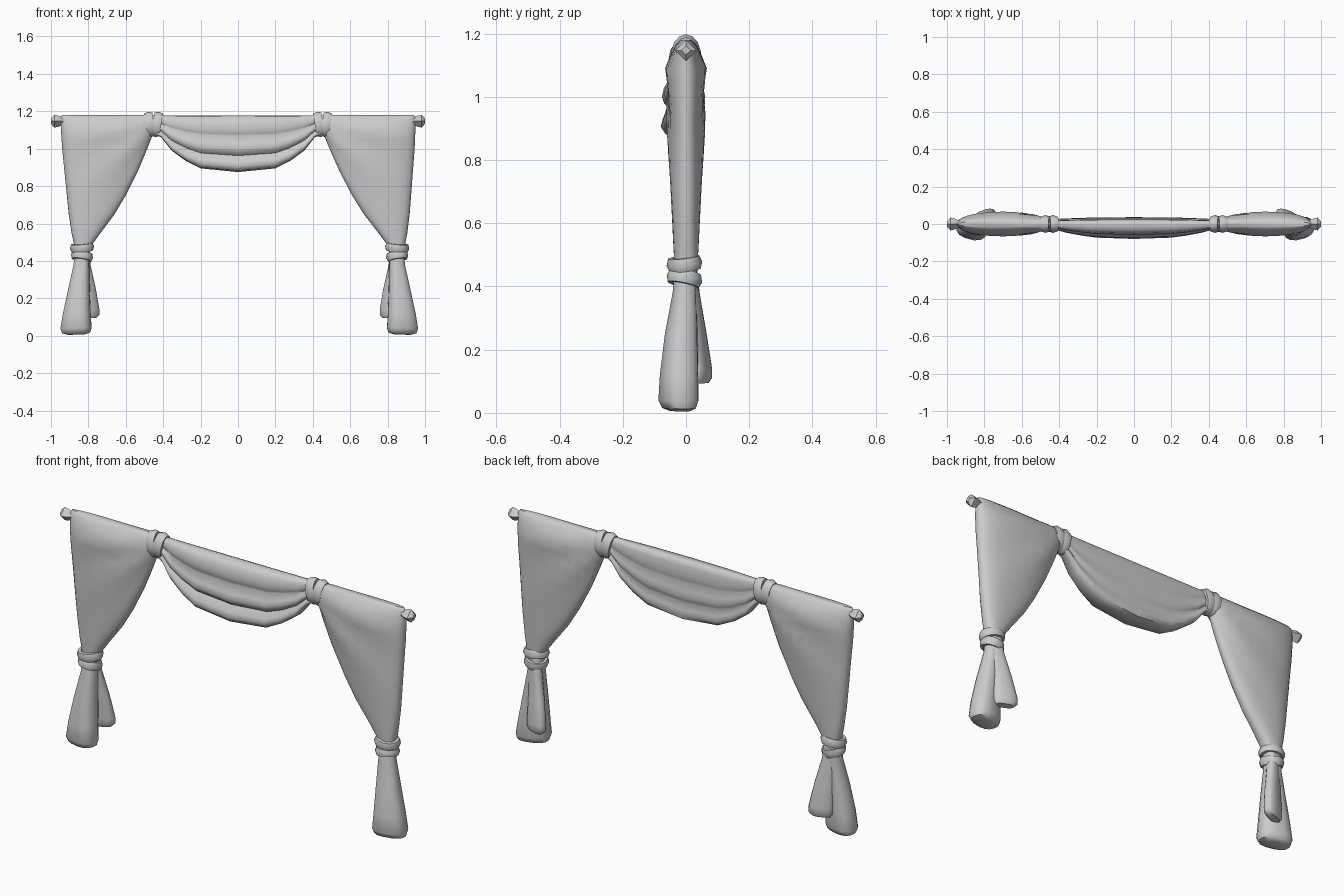
import bpy, bmesh, math
from mathutils import Vector, Matrix

if "Cube" in bpy.data.objects:
    bpy.data.objects.remove(bpy.data.objects["Cube"], do_unlink=True)

grey = bpy.data.materials.new("soft_grey")
grey.use_nodes = True
COLOUR = (0.6, 0.6, 0.6, 1)
grey.diffuse_color = COLOUR
grey.node_tree.nodes["Principled BSDF"].inputs["Base Color"].default_value = COLOUR


def skin(name, rings, loop=False, sharp=50):
    """Join equal rings of points into one smooth surface."""
    bm = bmesh.new()
    rows = [[bm.verts.new(p) for p in ring] for ring in rings]
    n = len(rows[0])
    pairs = list(zip(rows, rows[1:]))
    if loop:
        pairs.append((rows[-1], rows[0]))
    else:
        bm.faces.new(rows[0])
        bm.faces.new(rows[-1])
    for a, b in pairs:
        for i in range(n):
            j = (i + 1) % n
            bm.faces.new((a[i], a[j], b[j], b[i]))
    bmesh.ops.recalc_face_normals(bm, faces=bm.faces)
    mesh = bpy.data.meshes.new(name)
    bm.to_mesh(mesh)
    bm.free()
    mesh.shade_smooth()
    mesh.set_sharp_from_angle(angle=math.radians(sharp))
    mesh.materials.append(grey)
    obj = bpy.data.objects.new(name, mesh)
    bpy.context.collection.objects.link(obj)
    return obj


def oval(n, a, b, power=1.0):
    """Points of a rounded-box oval."""
    pts = []
    for i in range(n):
        t = math.tau * i / n
        c, s = math.cos(t), math.sin(t)
        pts.append((math.copysign(abs(c) ** power * a, c),
                    math.copysign(abs(s) ** power * b, s)))
    return pts


def refine(rows, steps):
    """Insert evenly blended rows between the given ones."""
    out = []
    for a, b in zip(rows, rows[1:]):
        for k in range(steps):
            out.append([p + (q - p) * k / steps for p, q in zip(a, b)])
    return out + [list(rows[-1])]


def band(name, centre, a, b, thick, height, rot):
    """Oval cloth band wrapped round a gathered part."""
    rings = []
    for i in range(14):
        t = math.tau * i / 14
        rings.append([rot @ Vector(((a + u) * math.cos(t), (b + u) * math.sin(t), v))
                      + Vector(centre) for u, v in oval(6, thick, height)])
    return skin(name, rings, loop=True)


# Panel rows: height, outer x, inner x, half depth
PANEL = [(1.18, 0.94, 0.45, 0.018), (1.165, 0.95, 0.43, 0.036), (1.09, 0.946, 0.45, 0.06),
         (1.0, 0.94, 0.485, 0.06), (0.88, 0.928, 0.535, 0.056), (0.75, 0.915, 0.6, 0.051),
         (0.65, 0.905, 0.66, 0.047), (0.55, 0.89, 0.735, 0.042), (0.48, 0.875, 0.785, 0.038),
         (0.42, 0.87, 0.795, 0.034)]
# Tail rows: height, centre x, centre y, half width, half depth
LONG_TAIL = [(0.46, 0.833, 0, 0.04, 0.034), (0.38, 0.837, -0.005, 0.042, 0.036),
             (0.25, 0.85, -0.015, 0.058, 0.05), (0.12, 0.862, -0.022, 0.075, 0.058),
             (0.04, 0.866, -0.024, 0.085, 0.06), (0.015, 0.866, -0.022, 0.077, 0.05),
             (0.006, 0.866, -0.02, 0.045, 0.03)]
SHORT_TAIL = [(0.46, 0.83, 0.008, 0.035, 0.025), (0.38, 0.825, 0.015, 0.037, 0.025),
              (0.25, 0.808, 0.032, 0.05, 0.028), (0.14, 0.799, 0.045, 0.061, 0.03),
              (0.11, 0.798, 0.046, 0.06, 0.029), (0.094, 0.8, 0.046, 0.045, 0.02)]


def panel(name, side, shift):
    rings = []
    for z, outer, inner, depth in refine(PANEL, 2):
        outer += shift * (1.18 - z) / 0.7
        inner += shift * (1.18 - z) / 0.7
        mid, half = (outer + inner) / 2, (outer - inner) / 2
        ring = []
        for u, v in oval(28, half, depth, 0.85):
            x = mid + u
            # pleats fan out from the knot and fade with distance
            dx, dz = x - 0.42, 1.14 - z
            pleat = math.sin(11 * math.atan2(dz, dx)) * math.exp(-math.hypot(dx, dz) / 0.28)
            ring.append((side * x, v * (1 + 0.3 * pleat), z))
        rings.append(ring)
    skin(name, rings)


def tail(name, side, rows, shift, turn):
    rings = []
    for z, cx, cy, a, b in rows:
        spin = Matrix.Rotation(turn * side, 2)
        ring = []
        for u, v in oval(14, a, b, 0.8):
            p = spin @ Vector((side * u, v))
            ring.append((side * (cx + shift) + p.x, cy + p.y, z - 0.06 * u * (0.46 - z)))
        rings.append(ring)
    skin(name, rings)


for label, side, shift in (("left", 1, 0.017), ("right", -1, 0.0)):
    panel(label + "_curtain_panel", side, shift)
    tail(label + "_long_tail", side, LONG_TAIL, shift * 0.8, 0.25)
    tail(label + "_short_tail", side, SHORT_TAIL, shift, -0.35)

    # Tie-back bands
    for part, z, a, tilt, roll in (("upper", 0.472, 0.05, 0.1, 0.12),
                                   ("lower", 0.425, 0.045, -0.16, -0.2)):
        rot = Matrix.Rotation(tilt * side, 3, "Y") @ Matrix.Rotation(roll, 3, "X")
        band(f"{label}_{part}_tie", (side * (0.834 + shift), -0.005, z),
             a, 0.043, 0.015, 0.024, rot)

    # Knot bands, spread at the top and pinched at the bottom
    for part, x, lean in (("inner", 0.433, -0.16), ("outer", 0.472, 0.13)):
        rot = Matrix.Rotation(side * lean - math.pi / 2, 3, "Y")
        band(f"{label}_{part}_knot", (side * x, 0, 1.13), 0.054, 0.034, 0.014, 0.026, rot)

    # Pointed finial
    skin(label + "_finial",
         [[(side * x, u, 1.147 + v) for u, v in oval(4, r, r)]
          for x, r in ((0.935, 0.018), (0.96, 0.03), (0.982, 0.034), (1.0, 0.014))], sharp=30)

# Curtain rod
skin("curtain_rod", [[(x, u, 1.147 + v) for u, v in oval(8, 0.018, 0.018)]
                     for x in (-0.95, 0.95)])

# Draped swag: half of the scalloped section as (depth, drop fraction)
FOLDS = [(0.4, 0.015), (0.62, 0.1), (0.72, 0.24), (0.66, 0.33), (0.58, 0.37),
         (0.88, 0.5), (0.95, 0.59), (0.86, 0.66), (0.64, 0.71), (0.92, 0.82),
         (1.0, 0.9), (0.8, 0.98)]
half = [(0.46, 1.085, 0.028), (0.41, 1.06, 0.034), (0.355, 0.99, 0.048), (0.28, 0.935, 0.062),
        (0.2, 0.895, 0.073)]
stations = [(-x, z, d) for x, z, d in half] + [(0, 0.875, 0.08)] + half[::-1]
rings = []
for x, low, depth in stations:
    drop = 1.178 - low
    back = 0.026 + 0.2 * (depth - 0.028)
    front_side = [(x, -d * depth, 1.178 - f * drop) for d, f in FOLDS]
    back_side = [(x, d * back, 1.178 - f * drop) for d, f in FOLDS]
    rings.append([(x, 0, 1.178)] + front_side + [(x, 0, low)] + back_side[::-1])
skin("draped_swag", rings, sharp=60)
